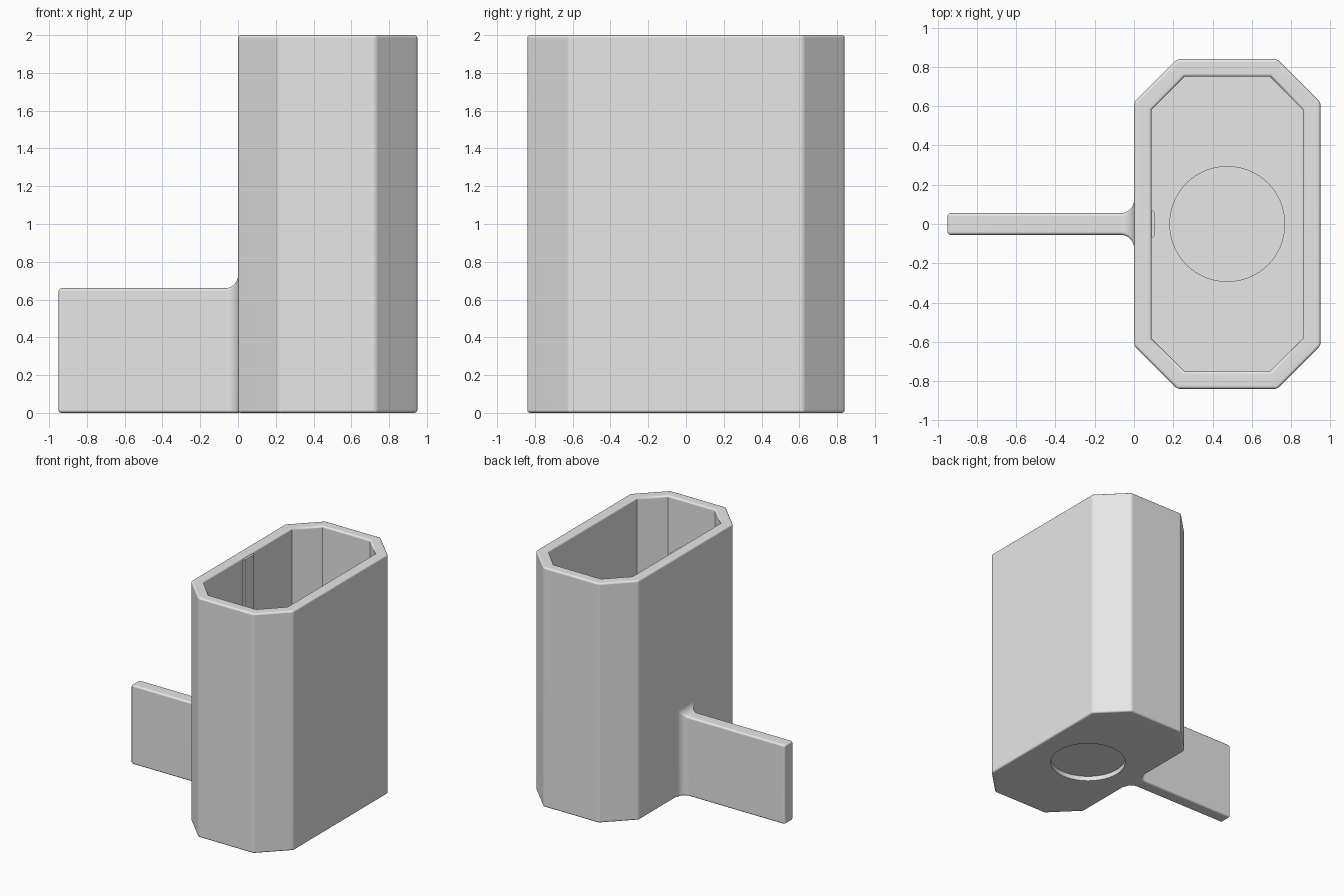
import bpy, bmesh, math

cube = bpy.data.objects.get("Cube")
if cube:
    bpy.data.objects.remove(cube, do_unlink=True)

grey = bpy.data.materials.new("light_grey")
grey.use_nodes = True
grey.diffuse_color = (0.8, 0.8, 0.8, 1)
grey.node_tree.nodes["Principled BSDF"].inputs["Base Color"].default_value = (0.8, 0.8, 0.8, 1)

CX, HX, HY, TOP = 0.475, 0.475, 0.84, 2.0   # cup centre, half sizes, height
WALL, FLOOR, ROUND = 0.09, 0.1, 0.015
CHAMFER = 0.22


def finish(bm, name):
    bmesh.ops.recalc_face_normals(bm, faces=bm.faces)
    mesh = bpy.data.meshes.new(name)
    bm.to_mesh(mesh)
    bm.free()
    mesh.materials.append(grey)
    obj = bpy.data.objects.new(name, mesh)
    bpy.context.collection.objects.link(obj)
    return obj


def activate(obj):
    bpy.ops.object.select_all(action='DESELECT')
    obj.select_set(True)
    bpy.context.view_layer.objects.active = obj


def smooth(obj):
    activate(obj)
    bpy.ops.object.shade_smooth_by_angle(angle=math.radians(40))
    mod = obj.modifiers.new("flat_face_normals", 'WEIGHTED_NORMAL')
    mod.keep_sharp = True


def loft(rings):
    """Skin a list of equal-length point rings and cap both ends."""
    bm = bmesh.new()
    loops = [[bm.verts.new(p) for p in ring] for ring in rings]
    for a, b in zip(loops, loops[1:]):
        for i in range(len(a)):
            j = (i + 1) % len(a)
            bm.faces.new((a[i], a[j], b[j], b[i]))
    bm.faces.new(loops[0])
    bm.faces.new(loops[-1])
    return bm


def octagon(inset, z):
    hx, hy = HX - inset, HY - inset
    c = CHAMFER - inset * (2 - math.sqrt(2))
    quarter = [(hx, hy - c), (hx - c, hy)]
    half = quarter + [(-x, y) for x, y in reversed(quarter)]
    return [(CX + x, y, z) for x, y in half + [(-x, -y) for x, y in half]]


def disc(name, radius, z0, z1):
    circle = [(math.cos(math.tau * i / 64) * radius,
               math.sin(math.tau * i / 64) * radius) for i in range(64)]
    return finish(loft([[(CX + x, y, z) for x, y in circle] for z in (z0, z1)]), name)


# Cup: hollow octagon with rounded outer edges and rim
bm = loft([octagon(0, 0), octagon(0, TOP), octagon(WALL, TOP), octagon(WALL, FLOOR)])
outer = set(octagon(0, 0) + octagon(0, TOP))
rounded = []
for e in bm.edges:
    at_rim = all(v.co.z > TOP - 0.01 for v in e.verts)
    outside = all(max(abs(v.co.x - CX) / HX, abs(v.co.y) / HY) > 0.95 for v in e.verts)
    across = at_rim and abs(e.calc_length() - WALL / math.cos(math.pi / 8)) < 0.001
    if (at_rim or outside) and not across:
        rounded.append(e)
bmesh.ops.bevel(bm, geom=rounded, offset=ROUND, segments=3, profile=0.5, affect='EDGES')
cup = finish(bm, "cup_body")

# Shallow round recess under the base
cutter = disc("recess_cutter", 0.295, -0.1, 0.04)
cutter.hide_render = True
activate(cup)
cut = cup.modifiers.new("base_recess", 'BOOLEAN')
cut.operation = 'DIFFERENCE'
cut.solver = 'EXACT'
cut.object = cutter
bpy.ops.object.modifier_apply(modifier=cut.name)
bpy.data.objects.remove(cutter, do_unlink=True)
smooth(cup)

# Low stepped discs on the inside floor
smooth(disc("floor_disc", 0.295, FLOOR - 0.01, FLOOR + 0.008))
smooth(disc("floor_centre", 0.135, FLOOR - 0.01, FLOOR + 0.014))

# Slim upright rib on the inside wall behind the handle
rib = [(0.05, -0.07), (0.095, -0.07), (0.107, -0.058),
       (0.107, 0.058), (0.095, 0.07), (0.05, 0.07)]
smooth(finish(loft([[(x, y, z) for x, y in rib] for z in (0.05, TOP - 0.012)]), "inner_rib"))


# Flat handle that flares into the cup wall
def section(x, half, low, high, r=ROUND):
    ring = []
    corners = [(half - r, high - r), (r - half, high - r), (r - half, low + r), (half - r, low + r)]
    for k, (cy, cz) in enumerate(corners):
        for s in range(4):
            a = math.pi / 2 * (k + s / 3)
            ring.append((x, cy + r * math.cos(a), cz + r * math.sin(a)))
    return ring


HALF, HIGH, FLARE = 0.055, 0.66, 0.068
sections = []
for s in range(4):                                   # rounded tip
    a = math.pi / 2 * s / 3
    d = ROUND * (1 - math.sin(a))
    sections.append(section(-0.95 + ROUND * (1 - math.cos(a)), HALF - d, d, HIGH - d,
                            max(ROUND - d, 0.001)))
for s in range(9):                                   # flare at the wall
    a = math.pi / 2 * s / 8
    g = FLARE * (1 - math.cos(a))
    sections.append(section(-FLARE + FLARE * math.sin(a), HALF + g, 0, HIGH + g))
sections.append(section(0.03, HALF + FLARE, 0.005, HIGH + FLARE))
smooth(finish(loft(sections), "handle"))
